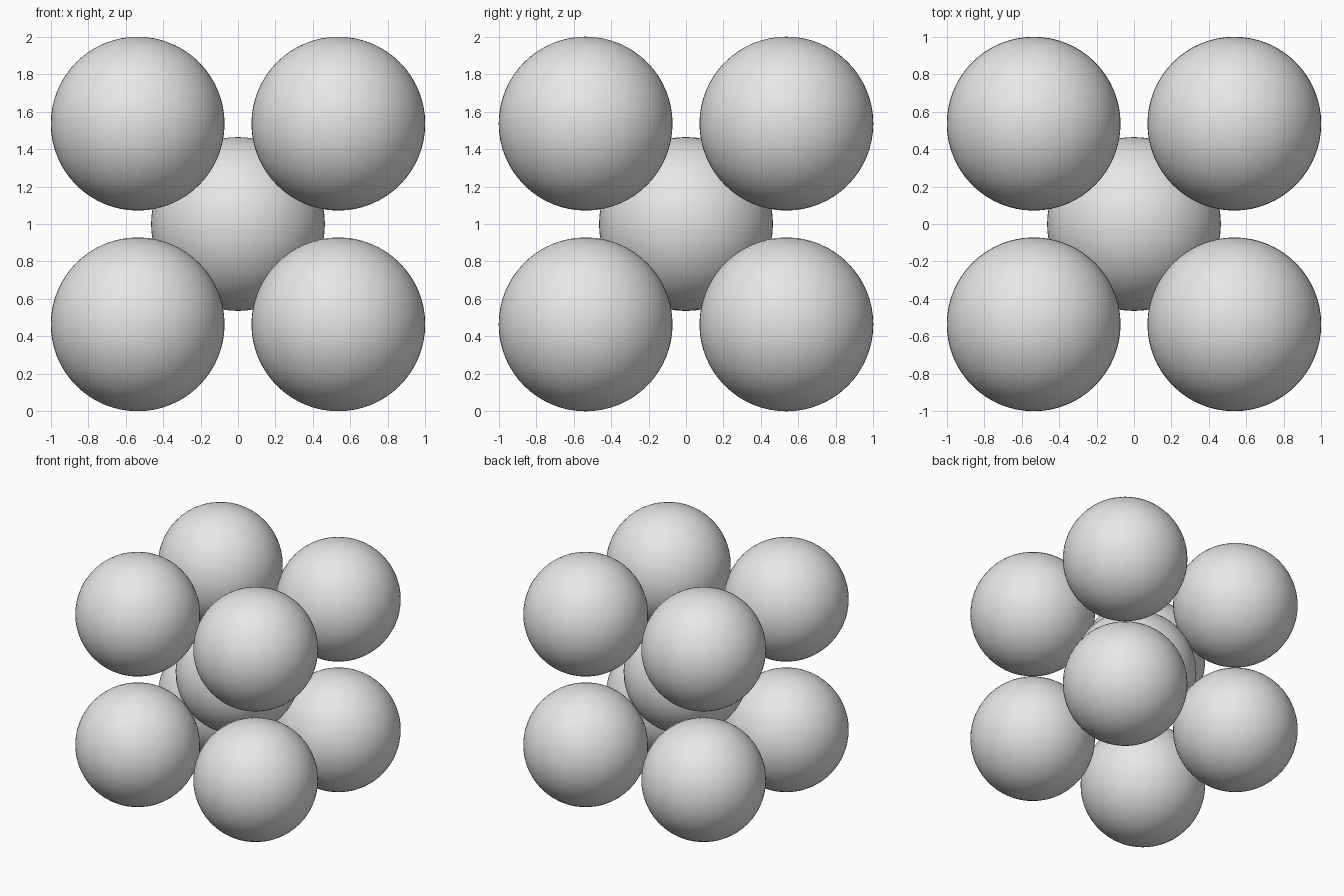
import bpy
from math import sqrt

# Remove the default cube
cube = bpy.data.objects.get("Cube")
if cube:
    bpy.data.objects.remove(cube, do_unlink=True)

# Body-centred cubic packing: corner spheres touch the central one
EDGE = 2 / (1 + sqrt(3) / 2)
RADIUS = EDGE * sqrt(3) / 4
HALF = EDGE / 2

GREY = (0.8, 0.8, 0.8, 1)
grey = bpy.data.materials.new("light_grey")
grey.use_nodes = True
grey.diffuse_color = GREY
grey.node_tree.nodes["Principled BSDF"].inputs["Base Color"].default_value = GREY


def add_ball(name, location):
    bpy.ops.mesh.primitive_uv_sphere_add(
        segments=64, ring_count=32, radius=RADIUS, location=location)
    ball = bpy.context.object
    ball.name = name
    ball.data.materials.append(grey)
    bpy.ops.object.shade_smooth()


# Central ball
add_ball("centre_ball", (0, 0, 1))

# Eight corner balls
for z, level in ((-1, "lower"), (1, "upper")):
    for y, depth in ((-1, "front"), (1, "back")):
        for x, side in ((-1, "right"), (1, "left")):
            add_ball(f"{level}_{depth}_{side}_ball",
                     (x * HALF, y * HALF, 1 + z * HALF))
